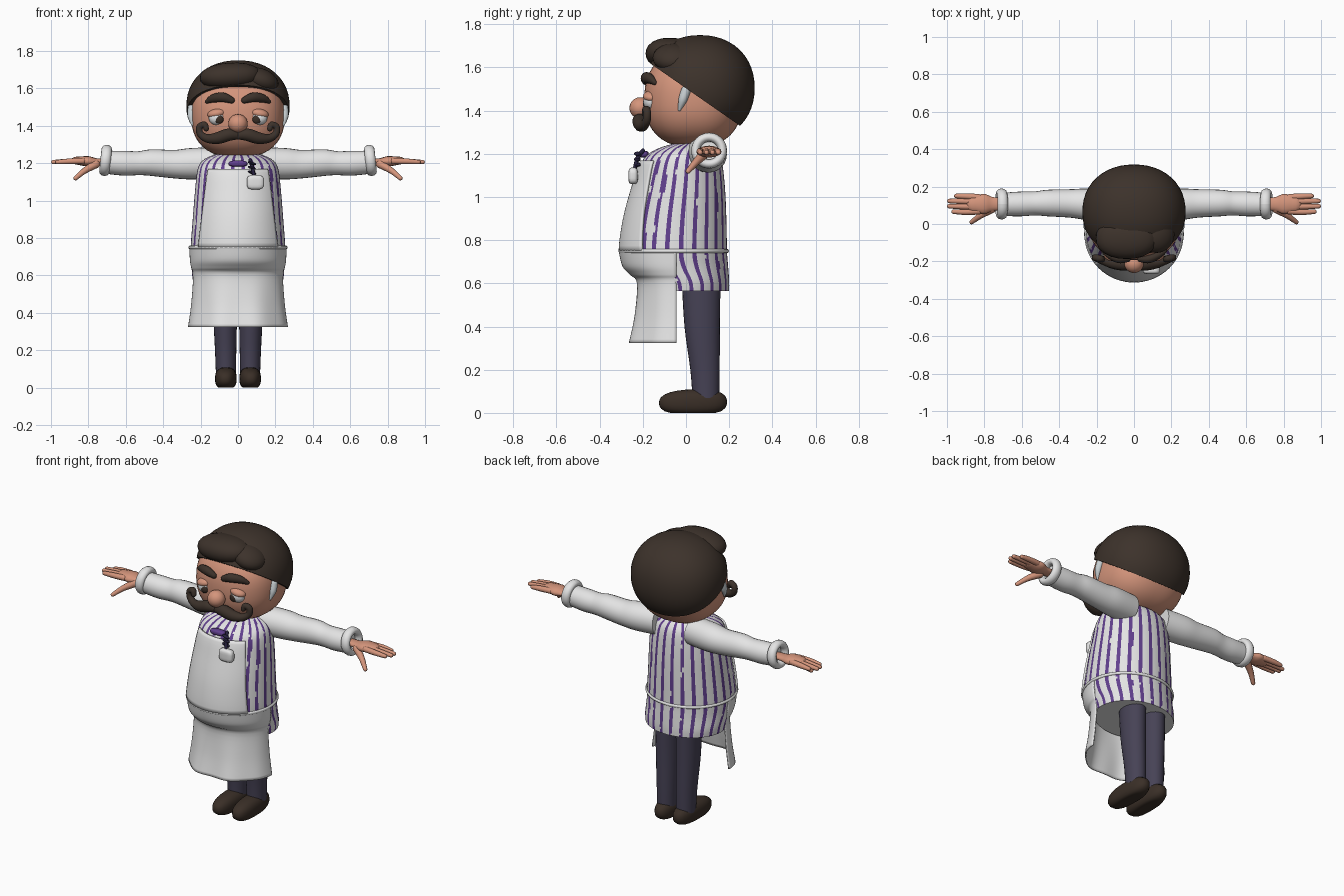
import bpy, bmesh, math, random
from mathutils import Vector, Matrix

if "Cube" in bpy.data.objects:
    bpy.data.objects.remove(bpy.data.objects["Cube"])

random.seed(4)


def material(name, rgb):
    m = bpy.data.materials.new(name)
    m.diffuse_color = (*rgb, 1)
    m.use_nodes = True
    m.node_tree.nodes["Principled BSDF"].inputs["Base Color"].default_value = m.diffuse_color
    return m


WHITE = material("white cloth", (0.78, 0.78, 0.78))
PURPLE = material("purple stripe", (0.12, 0.05, 0.27))
SKIN = material("skin", (0.66, 0.30, 0.20))
HAIR = material("dark brown hair", (0.046, 0.032, 0.024))
PANTS = material("navy trousers", (0.062, 0.055, 0.092))
SHOE = material("brown leather", (0.042, 0.028, 0.020))
SILVER = material("silver hair", (0.58, 0.63, 0.65))
DARK = material("dark navy", (0.02, 0.015, 0.05))
EYE = material("eye white", (0.82, 0.84, 0.85))


def finish(name, bm, *mats, angle=50):
    bmesh.ops.recalc_face_normals(bm, faces=bm.faces)
    me = bpy.data.meshes.new(name)
    bm.to_mesh(me)
    bm.free()
    ob = bpy.data.objects.new(name, me)
    bpy.context.collection.objects.link(ob)
    for m in mats:
        me.materials.append(m)
    bpy.ops.object.select_all(action='DESELECT')
    ob.select_set(True)
    bpy.context.view_layer.objects.active = ob
    bpy.ops.object.shade_smooth_by_angle(angle=math.radians(angle))
    return ob


def smooth(keys, steps):
    """Smooth interpolation through key tuples."""
    k = [Vector(p) for p in keys]
    out = []
    for i in range(len(k) - 1):
        a, b, c, d = k[max(i - 1, 0)], k[i], k[i + 1], k[min(i + 2, len(k) - 1)]
        for j in range(steps):
            t = j / steps
            out.append(b + (c - a) * (t / 2) + (a * 2 - b * 5 + c * 4 - d) * (t * t / 2)
                       + (b * 3 - a - c * 3 + d) * (t ** 3 / 2))
    return out + [k[-1]]


def skin_rings(bm, rings, closed=True, caps=True, rule=None):
    vs = [[bm.verts.new(p) for p in r] for r in rings]
    n = len(vs[0])
    for r in range(len(vs) - 1):
        for i in range(n if closed else n - 1):
            j = (i + 1) % n
            f = bm.faces.new((vs[r][i], vs[r][j], vs[r + 1][j], vs[r + 1][i]))
            if rule:
                f.material_index = rule(r, i)
    if caps:
        bm.faces.new(vs[0])
        bm.faces.new(vs[-1])


def tube(name, keys, mat, steps=5, sides=14, flat=1.0, up=(0, 1, 0), rounded=True):
    """Tube through (x, y, z, radius) keys; flat scales it along the up axis."""
    pts = smooth([(*k[:3], k[3]) for k in keys], steps)
    pos = [Vector(p[:3]) for p in pts]
    rings = []
    for i, p in enumerate(pos):
        t = (pos[min(i + 1, len(pos) - 1)] - pos[max(i - 1, 0)]).normalized()
        u = Vector(up)
        u = (u - t * u.dot(t)).normalized()
        w = t.cross(u)
        ring = lambda c, r: [c + u * (r * flat * math.cos(a)) + w * (r * math.sin(a))
                             for a in (2 * math.pi * s / sides for s in range(sides))]
        r = max(pts[i][3], 0.002)
        ends = [(math.sin(b), math.cos(b)) for b in (0.4, 0.8, 1.2, 1.45)]
        if rounded and i == 0:
            rings += [ring(p - t * r * e[0], r * e[1]) for e in reversed(ends)]
        rings.append(ring(p, r))
        if rounded and i == len(pos) - 1:
            rings += [ring(p + t * r * e[0], r * e[1]) for e in ends]
    bm = bmesh.new()
    skin_rings(bm, rings)
    return finish(name, bm, mat)


def blob_mesh(c, r, p=2.0, seg=32, rot=0.0):
    bm = bmesh.new()
    bmesh.ops.create_uvsphere(bm, u_segments=seg, v_segments=seg // 2, radius=1)
    turn = Matrix.Rotation(rot, 3, 'Y')
    for v in bm.verts:
        n = sum(abs(q) ** p for q in v.co) ** (1 / p)
        v.co = turn @ Vector(q / n * s for q, s in zip(v.co, r)) + Vector(c)
    return bm


def blob(name, c, r, mat, p=2.0, seg=24, rot=0.0):
    return finish(name, blob_mesh(c, r, p, seg, rot), mat)


# Torso profile: height, front y, back y, half width
BODY = smooth([(0.565, -0.20, 0.20, 0.24), (0.61, -0.215, 0.20, 0.246), (0.68, -0.28, 0.195, 0.25),
               (0.75, -0.30, 0.19, 0.253), (0.90, -0.28, 0.187, 0.242), (1.05, -0.24, 0.18, 0.23),
               (1.17, -0.20, 0.165, 0.215), (1.22, -0.14, 0.14, 0.18), (1.25, -0.05, 0.10, 0.11)], 5)


def around(prof, a, grow=0.0):
    z, f, b, w = prof
    return Vector(((w + grow) * math.sin(a), (f + b) / 2 - ((b - f) / 2 + grow) * math.cos(a), z))


# Striped shirt, with ragged stripe edges
SEG = 144
shift = [random.choice((0, 0, 0, 1)) for _ in range(24)]


def stripe(r, i):
    s, k = divmod(i, 6)
    if random.random() < 0.03:
        return 0
    return int(k in (2, 3) or (k == 4 and (r // 3 + s) % 4 == 0 and shift[s])) 


bm = bmesh.new()
skin_rings(bm, [[around(p, 2 * math.pi * i / SEG) for i in range(SEG)] for p in BODY], rule=stripe)
finish("shirt", bm, WHITE, PURPLE)

# Apron bib, hugging the belly
bm = bmesh.new()
rings = []
for p in BODY:
    if 0.74 < p[0] < 1.18:
        half = math.radians(54 - 9 * (p[0] - 0.75) / 0.42)
        rings.append([around(p, half * (i / 16 - 1), 0.012) for i in range(33)])
skin_rings(bm, rings, closed=False, caps=False)
bib = finish("apron_bib", bm, WHITE)
bib.modifiers.new("thickness", 'SOLIDIFY').thickness = 0.012

# Apron skirt with soft folds: height, half width, front y
bm = bmesh.new()
rings = []
for z, w, f in smooth([(0.75, 0.26, -0.312), (0.68, 0.257, -0.295), (0.64, 0.25, -0.26), (0.60, 0.24, -0.228),
                       (0.45, 0.25, -0.243), (0.325, 0.267, -0.27)], 5):
    fold = 0.009 * max(0, (0.62 - z) / 0.3)
    rings.append([(w * math.sin(a), -0.045 + (f + 0.045 + fold * math.cos(a * 7)) * math.cos(a), z)
                  for a in (math.pi * (i / 24 - 1) / 2 for i in range(49))])
skin_rings(bm, rings, closed=False, caps=False)
skirt = finish("apron_skirt", bm, WHITE)
skirt.modifiers.new("thickness", 'SOLIDIFY').thickness = 0.008

# Apron tie around the waist
bm = bmesh.new()
waist = (0.75, -0.306, 0.192, 0.258)
rings = []
for i in range(65):
    a = 2 * math.pi * i / 64
    rings.append([around(waist, a, 0.007 * math.cos(b)) + Vector((0, 0, 0.009 * math.sin(b)))
                  for b in (math.pi * j / 4 for j in range(8))])
skin_rings(bm, rings, caps=False)
finish("apron_tie", bm, WHITE)

# Head and hair
blob("head", (0, 0.035, 1.455), (0.25, 0.228, 0.225), SKIN, p=2.4, seg=48)
bm = blob_mesh((0, 0.065, 1.505), (0.276, 0.253, 0.245), 2.15, 48)
cut = bmesh.ops.bisect_plane(bm, geom=bm.verts[:] + bm.edges[:] + bm.faces[:], plane_co=(0, 0.06, 1.462),
                             plane_no=(0, -0.57, -0.82), clear_outer=True)
bmesh.ops.holes_fill(bm, edges=[e for e in cut["geom_cut"] if isinstance(e, bmesh.types.BMEdge)])
finish("hair", bm, HAIR)
blob("fringe", (-0.04, -0.075, 1.665), (0.165, 0.112, 0.072), HAIR, p=2.2, rot=-0.06)
blob("side_fringe", (0.12, -0.055, 1.645), (0.10, 0.10, 0.062), HAIR, rot=0.35)

# Nose and neck bow
blob("nose", (0, -0.212, 1.412), (0.052, 0.05, 0.05), SKIN)
blob("bow_knot", (0, -0.195, 1.198), (0.05, 0.022, 0.016), PURPLE, p=3)

# Hanging tag on the bib
tube("tag_cord", [(0.065, -0.20, 1.215, 0.010), (0.075, -0.222, 1.185, 0.010), (0.085, -0.238, 1.13, 0.009)], DARK, sides=8)
for z in (1.15, 1.175, 1.20):
    blob("cord_knot", (0.075, -0.225, z), (0.025, 0.016, 0.008), DARK, seg=10, rot=0.3)
blob("tag", (0.093, -0.245, 1.098), (0.046, 0.022, 0.038), WHITE, p=4)

for s, side in ((1, "left"), (-1, "right")):
    # Eyes with heavy lids
    blob(side + "_eye", (0.112 * s, -0.163, 1.443), (0.045, 0.034, 0.040), EYE)
    blob(side + "_eyelid", (0.114 * s, -0.162, 1.466), (0.050, 0.037, 0.026), SKIN, rot=0.2 * s)
    blob(side + "_iris", (0.100 * s, -0.188, 1.434), (0.023, 0.012, 0.023), SHOE, seg=16)
    # Brows
    tube(side + "_eyebrow", [(0.035 * s, -0.188, 1.537, 0.018), (0.08 * s, -0.186, 1.552, 0.026),
                             (0.13 * s, -0.165, 1.547, 0.023), (0.165 * s, -0.145, 1.53, 0.012)], HAIR, flat=0.9)
    # Curled moustache half
    tube(side + "_moustache", [(0, -0.212, 1.348, 0.022), (0.05 * s, -0.215, 1.352, 0.034), (0.11 * s, -0.208, 1.334, 0.032),
                               (0.165 * s, -0.195, 1.333, 0.023), (0.202 * s, -0.182, 1.357, 0.019),
                               (0.206 * s, -0.18, 1.393, 0.018), (0.180 * s, -0.185, 1.405, 0.018),
                               (0.170 * s, -0.19, 1.385, 0.015)], HAIR)
    # Sideburn
    tube(side + "_sideburn", [(0.247 * s, 0.0, 1.495, 0.022), (0.25 * s, -0.015, 1.45, 0.020),
                              (0.243 * s, -0.03, 1.405, 0.007)], SILVER)

    # Sleeve and rolled cuff
    tube(side + "_sleeve", [(0.12 * s, 0.09, 1.20, 0.085), (0.25 * s, 0.105, 1.197, 0.084), (0.34 * s, 0.11, 1.195, 0.076),
                            (0.46 * s, 0.112, 1.203, 0.071), (0.53 * s, 0.11, 1.20, 0.064), (0.61 * s, 0.107, 1.20, 0.066),
                            (0.70 * s, 0.105, 1.205, 0.062)], WHITE, sides=24, rounded=False)
    bm = bmesh.new()
    rings = [[((0.708 + 0.028 * math.cos(b) - 0.006 * math.cos(a)) * s, 0.107 + (0.062 + 0.021 * math.sin(b)) * math.sin(a),
               1.215 + (0.062 + 0.021 * math.sin(b)) * math.cos(a))
              for b in (2 * math.pi * j / 12 for j in range(12))] for a in (2 * math.pi * i / 32 for i in range(33))]
    skin_rings(bm, rings, caps=False)
    finish(side + "_cuff", bm, WHITE)

    # Hand
    tube(side + "_palm", [(0.66 * s, 0.107, 1.208, 0.034), (0.75 * s, 0.107, 1.207, 0.037), (0.80 * s, 0.107, 1.21, 0.055),
                          (0.85 * s, 0.106, 1.213, 0.045)], SKIN, flat=0.5, up=(0, 0, 1))
    for y, tip in ((0.064, 0.965), (0.093, 0.987), (0.121, 0.987), (0.148, 0.95)):
        tube(side + "_finger", [(0.83 * s, y * 0.9 + 0.01, 1.212, 0.017), (0.90 * s, y, 1.21, 0.016),
                                (tip * s, y + 0.002, 1.206, 0.012)], SKIN, sides=10)
    tube(side + "_thumb", [(0.76 * s, 0.08, 1.195, 0.023), (0.82 * s, 0.045, 1.16, 0.017), (0.868 * s, 0.01, 1.12, 0.012)], SKIN, sides=10)

    # Trouser leg
    bm = bmesh.new()
    skin_rings(bm, [[(s * x + rx * math.cos(a), y + ry * math.sin(a), z) for a in (2 * math.pi * i / 24 for i in range(24))]
                    for z, x, rx, y, ry in smooth([(0.07, 0.065, 0.053, 0.092, 0.062), (0.2, 0.066, 0.057, 0.088, 0.068),
                                                   (0.4, 0.069, 0.064, 0.075, 0.082), (0.62, 0.07, 0.068, 0.07, 0.09)], 4)])
    finish(side + "_trouser_leg", bm, PANTS)

    # Shoe with a flat sole
    bm = blob_mesh((0.065 * s, 0, 0.048), (0.058, 0.125, 0.060), 2.5, 28)
    for v in bm.verts:
        t = (v.co.y + 0.125) / 0.25
        v.co.y = -0.125 + t * 0.315
        v.co.z = max(v.co.z, 0.0) * (0.96 + 0.10 * t)
        v.co.x += s * 0.006 * (0.5 - t)
    finish(side + "_shoe", bm, SHOE)
